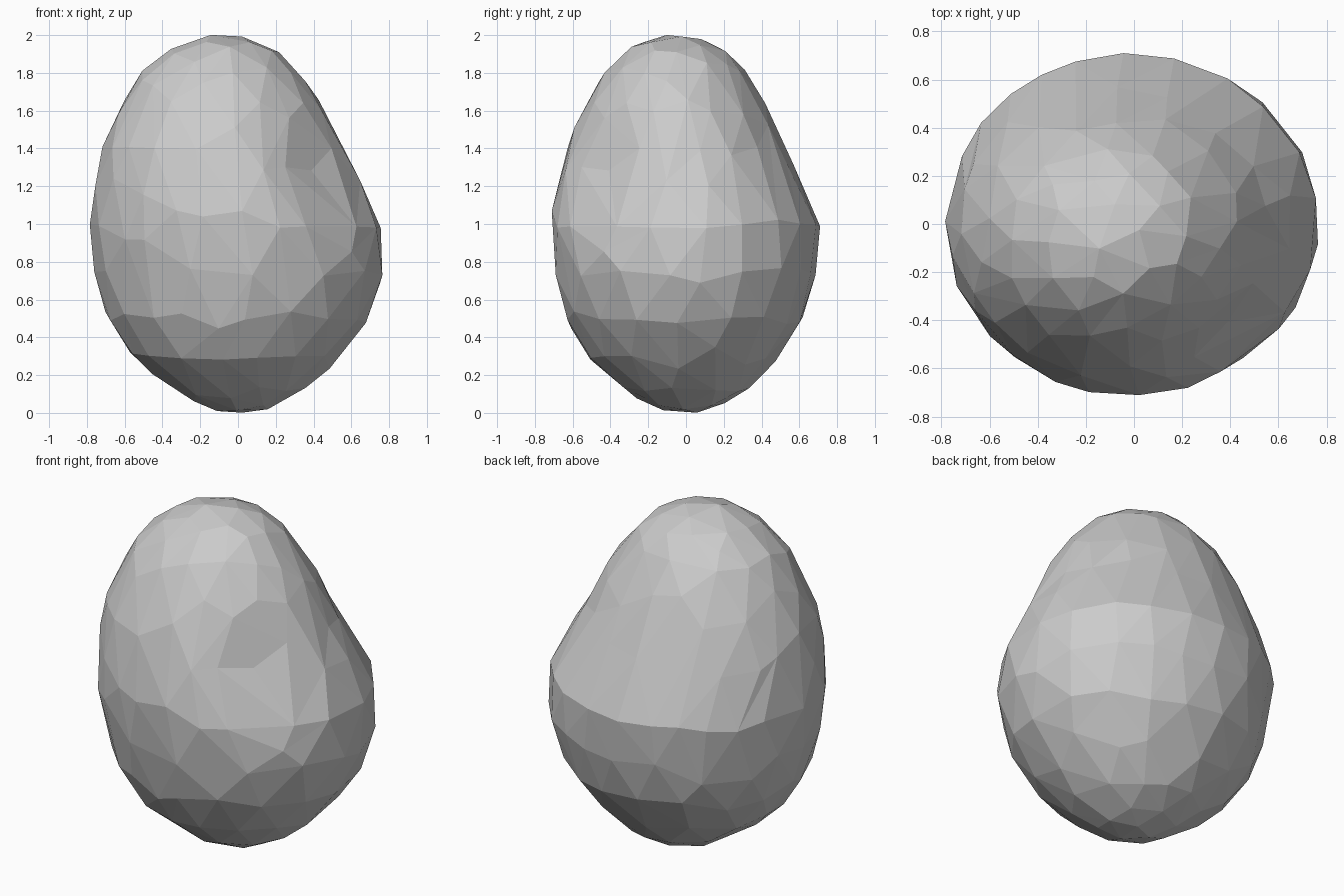
import bpy, bmesh, math, random

if "Cube" in bpy.data.objects:
    bpy.data.objects.remove(bpy.data.objects["Cube"])

random.seed(4)

# Silhouette by height: z, left x, right x, front y, back y
PROFILE = [
    (0.00, 0.00, 0.00, 0.00, 0.00),
    (0.03, -0.16, 0.17, -0.16, 0.15),
    (0.12, -0.32, 0.34, -0.32, 0.32),
    (0.30, -0.56, 0.54, -0.52, 0.49),
    (0.50, -0.69, 0.69, -0.63, 0.62),
    (0.78, -0.765, 0.777, -0.695, 0.695),
    (1.00, -0.78, 0.755, -0.713, 0.705),
    (1.20, -0.76, 0.67, -0.69, 0.615),
    (1.40, -0.715, 0.55, -0.635, 0.525),
    (1.60, -0.635, 0.46, -0.545, 0.435),
    (1.80, -0.515, 0.32, -0.43, 0.32),
    (1.92, -0.365, 0.20, -0.31, 0.205),
    (1.98, -0.22, 0.06, -0.19, 0.07),
    (2.00, -0.08, -0.08, -0.07, -0.07),
]


def polar(z):
    return math.acos(max(-1.0, min(1.0, 1.0 - z)))


def section(z):
    """Interpolate the four silhouette edges, evenly in polar angle."""
    p = polar(z)
    for a, b in zip(PROFILE, PROFILE[1:]):
        pa, pb = polar(a[0]), polar(b[0])
        if p <= pb:
            t = (p - pa) / (pb - pa)
            return [u + (v - u) * t for u, v in zip(a[1:], b[1:])]
    return PROFILE[-1][1:]


# Boulder: a sphere reshaped to elliptical sections
bm = bmesh.new()
bmesh.ops.create_icosphere(bm, subdivisions=4, radius=1.0)
for v in bm.verts:
    n = v.co.normalized()
    z = max(0.0, min(2.0, 1.0 + n.z))
    xl, xr, yl, yr = section(z)
    a = math.atan2(n.y, n.x)
    # Shallow hollow on the front right shoulder
    dent = 0.075 * math.exp(-((a + 0.72) / 0.38) ** 2 - ((z - 1.27) / 0.27) ** 2)
    k = 1.0 - dent / 0.62 + random.uniform(-0.005, 0.005)
    v.co.x = (xl + xr) / 2 + (xr - xl) / 2 * math.cos(a) * k
    v.co.y = (yl + yr) / 2 + (yr - yl) / 2 * math.sin(a) * k
    v.co.z = z
mesh = bpy.data.meshes.new("boulder")
bm.to_mesh(mesh)
bm.free()
rock = bpy.data.objects.new("boulder", mesh)
bpy.context.collection.objects.link(rock)

# Irregular flat facets
mod = rock.modifiers.new("facets", 'DECIMATE')
mod.ratio = 0.25
